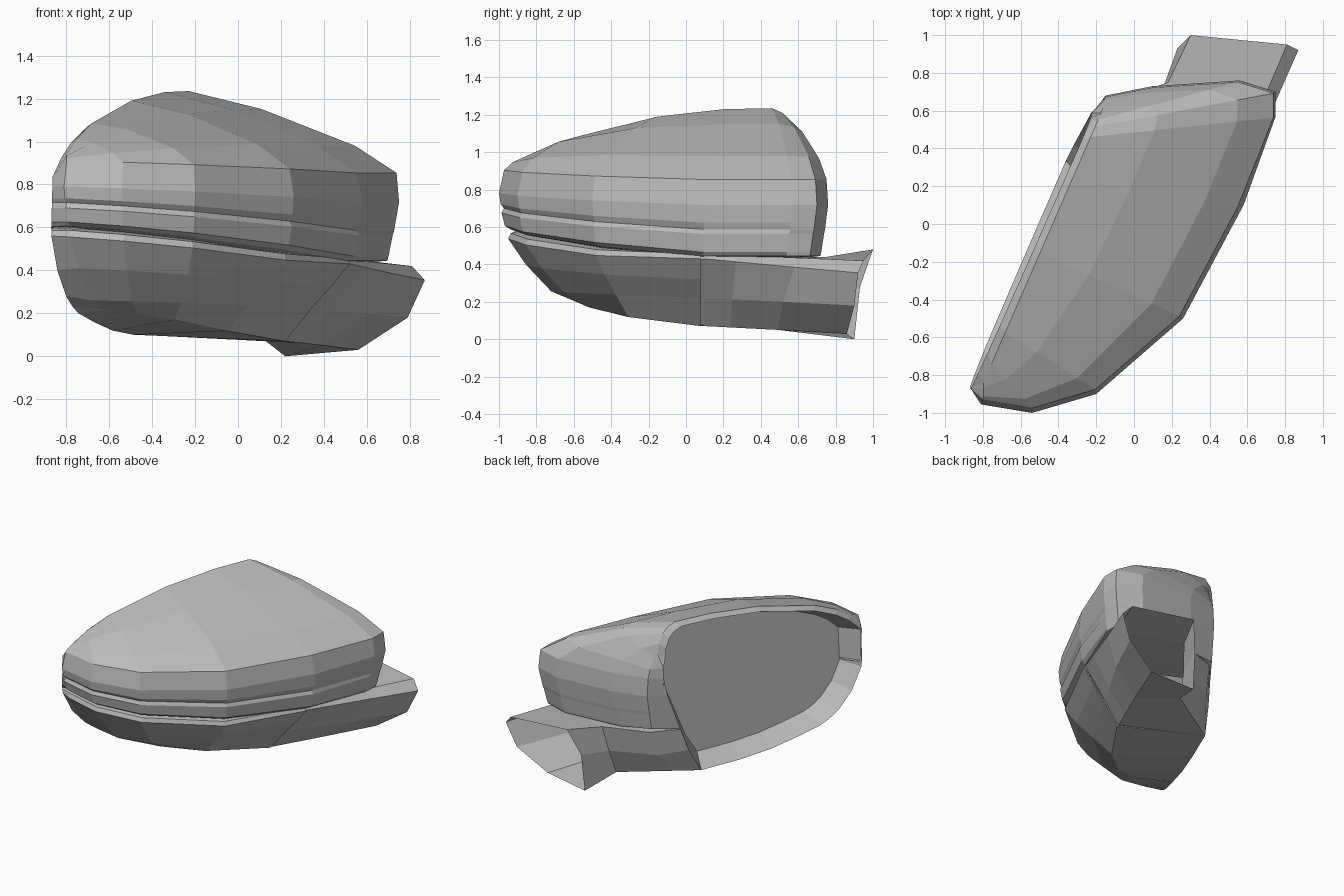
import bpy, bmesh, math
from mathutils import Vector

cube = bpy.data.objects.get("Cube")
if cube:
    bpy.data.objects.remove(cube)

mat = bpy.data.materials.new("plain grey")
mat.use_nodes = True
GREY = (0.5, 0.5, 0.5, 1)
mat.diffuse_color = GREY
mat.node_tree.nodes["Principled BSDF"].inputs["Base Color"].default_value = GREY

# Glass plane frame: u runs along the opening, v points out to the shell
U = Vector((0.40, 0.916, 0))
V = Vector((0.916, -0.40, 0))
C = Vector((-0.4, -0.1, 0))
MID = Vector((-0.25, 0.68))


def at(u, z, v):
    return U * u + V * v + Vector((0, 0, z))


def rim(u, z):
    return at(u, z, -0.445 + 0.03 * (z - 0.75))


def end_u(z):
    return 0.45 - max(0, 0.8 - z) * 0.36


def toward_mid(points, ku, kz):
    return [(MID.x + (u - MID.x) * ku, MID.y + (z - MID.y) * kz) for u, z in points]


def make(name, bm):
    bmesh.ops.remove_doubles(bm, verts=bm.verts, dist=0.0005)
    bmesh.ops.recalc_face_normals(bm, faces=bm.faces)
    me = bpy.data.meshes.new(name)
    bm.to_mesh(me)
    bm.free()
    me.materials.append(mat)
    ob = bpy.data.objects.new(name, me)
    bpy.context.collection.objects.link(ob)
    return ob


def loft(name, ribs, closed=False):
    bm = bmesh.new()
    grid = [[bm.verts.new(p) for p in r] for r in ribs]
    n = len(grid[0])
    for a, b in zip(grid, grid[1:]):
        for i in range(n if closed else n - 1):
            k = (i + 1) % n
            bm.faces.new((a[i], a[k], b[k], b[i]))
    return make(name, bm)


# Widest plan of the shell, from the outer tip round to the inner end
plan = [(-0.81, -0.955), (-0.54, -1.0), (-0.2, -0.9), (0.26, -0.5), (0.58, 0.1),
        (0.75, 0.57), (0.75, 0.7), (0.56, 0.76), (0.1, 0.73), (-0.15, 0.68)]
ridge = [(-1.09, 0.94), (-0.98, 1.01), (-0.8, 1.085), (-0.34, 1.19), (0.05, 1.23),
         (0.33, 1.235), (0.39, 1.21), (0.43, 1.17), (0.46, 1.1), (0.47, 1.02)]
lip = toward_mid(ridge, 0.95, 0.95)


def level(p, z, slope, k):
    q = C + (Vector((p[0], p[1], 0)) - C) * k
    q.z = z + slope * min(1.6, 0.8 * (p[0] + 0.8) + 0.5 * (p[1] + 0.95))
    return q


# Upper housing: height, slope, plan scale
upper = [(0.91, -0.035, 0.97), (0.79, -0.045, 1), (0.735, -0.07, 0.99),
         (0.715, -0.08, 0.97), (0.69, -0.08, 0.985), (0.625, -0.1, 0.965),
         (0.605, -0.1, 0.93), (0.595, -0.1, 0.85)]
ribs = [[rim(-1.14, 0.84)] * 4 + [rim(-1.145, min(z, 0.84)) for z, s, k in upper]]
for j, (p, t, e) in enumerate(zip(plan, ridge, lip)):
    outer = []
    for i, (z, s, k) in enumerate(upper):
        if j >= 5 and i < 7:
            k = 0.99 if i == 0 else 1 - 0.26 * (0.79 - z)
        outer.append(level(p, z, s, k))
    top = at(*t, -0.395)
    up = Vector((0, 0, 0.05 * min(1, (top.z - outer[0].z) / 0.25)))
    ribs.append([rim(*e), top, outer[0].lerp(top, 0.65) + up,
                 outer[0].lerp(top, 0.2) + up] + outer)
ribs.append([rim(0.45, 0.93)] * 4 + [rim(end_u(z + s * 1.6), z + s * 1.6) for z, s, k in upper])
loft("upper_housing", ribs)

# Lower housing bowl, ending in a recessed joint before the arm
lower = [(0.595, -0.1, 0.85), (0.585, -0.1, 0.93), (0.555, -0.1, 0.945),
         (0.41, -0.06, 0.84), (0.26, -0.02, 0.69), (0.215, -0.09, 0.52)]
bottoms = [(-0.8, 0.2), (-0.62, 0.16), (-0.4, 0.12), (-0.15, 0.1)]
bowl = [[rim(-1.14, 0.6), rim(-1.14, 0.585), rim(-1.14, 0.56), rim(-1.06, 0.4),
         rim(-0.95, 0.28), rim(-0.87, 0.23), rim(-0.87, 0.23)]]
for p, b in zip(plan, bottoms):
    bowl.append([level(p, *l) for l in lower] + [rim(*b)])


def joint(y, k):
    centre = Vector((0, y, 0.3))
    section = [(0.42, 0.46), (0.5, 0.455), (0.52, 0.43), (0.43, 0.32), (0.34, 0.22), (0.22, 0.07)]
    return [centre + (Vector((x, y, z)) - centre) * k for x, z in section] + [rim(0.16, 0.095)]


bowl += [joint(0.08, 1), joint(0.08, 0.96)]
loft("lower_housing", bowl)


# Hollow arm, open at its far end
def arm_start(y, k):
    s = joint(y, k)
    return [rim(end_u(0.44), 0.44), s[1], s[2], s[4], s[5], s[6], rim(end_u(0.27), 0.27)]


middle = [(0.18, 0.75, 0.44), (0.66, 0.6, 0.435), (0.72, 0.58, 0.385), (0.6, 0.52, 0.2),
          (0.4, 0.49, 0.05), (0.13, 0.65, 0.07), (0.15, 0.71, 0.25)]
mouth = [(0.3, 1.0, 0.48), (0.81, 0.95, 0.42), (0.87, 0.92, 0.355), (0.79, 0.9, 0.18),
         (0.56, 0.86, 0.03), (0.22, 0.9, 0), (0.23, 0.93, 0.28)]
near = arm_start(0.1, 1)
root = [a.lerp(Vector(b), 0.35) for a, b in zip(near, middle)]
root[0] = Vector((-0.14, 0.64, 0.44))
root[6] = Vector((-0.17, 0.575, 0.25))
loft("mounting_arm", [arm_start(0.08, 0.96), near, root, middle, mouth], closed=True)

# Rim around the opening and the recessed, tilted glass
edge = [(-1.14, 0.84)] + lip + [(0.45, 0.93)]
edge += [(end_u(z), z) for z in (0.8, 0.6, 0.44, 0.27)] + [(0.16, 0.095)]
edge += bottoms[::-1] + [(-0.87, 0.23), (-0.95, 0.28), (-1.06, 0.4), (-1.14, 0.56)]
outer_loop = [rim(*e) for e in edge]
inner_loop = [at(u, z, -0.3 + 0.08 * (z - 0.65)) for u, z in toward_mid(edge, 0.9, 0.86)]
loft("glass_rim", [outer_loop, inner_loop], closed=True)
bm = bmesh.new()
bm.faces.new([bm.verts.new(p) for p in inner_loop])
glass = make("mirror_glass", bm)
if glass.data.polygons[0].normal.dot(V) > 0:
    glass.data.flip_normals()
